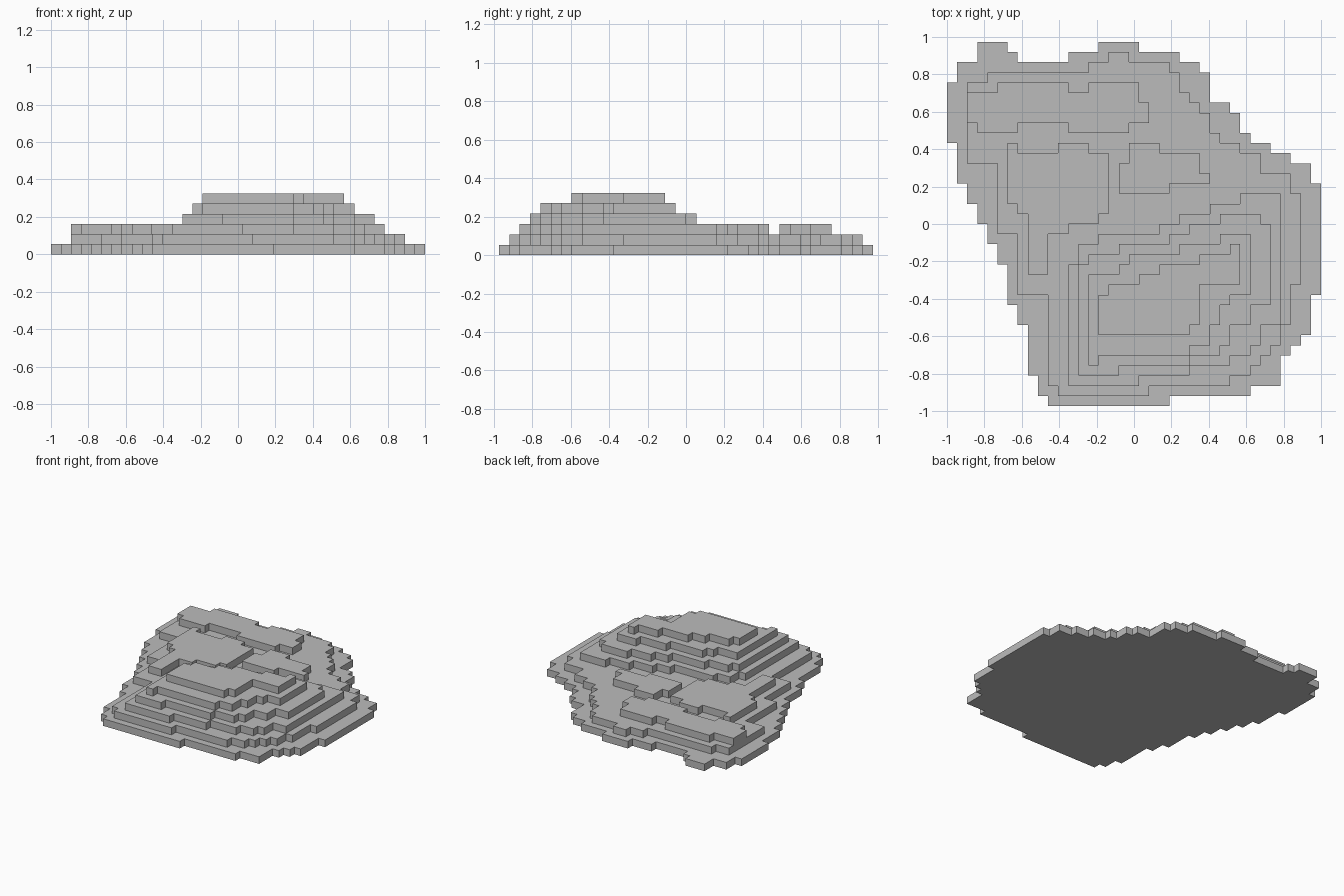
import bpy
import bmesh

cube = bpy.data.objects.get("Cube")
if cube:
    bpy.data.objects.remove(cube, do_unlink=True)

COLUMNS, ROWS = 37, 36
CELL = 2 / COLUMNS

# One plain stone colour
stone = bpy.data.materials.new("stone_grey")
stone.use_nodes = True
grey = (0.5, 0.5, 0.5, 1)
stone.diffuse_color = grey
stone.node_tree.nodes["Principled BSDF"].inputs["Base Color"].default_value = grey


def stepped_outline(steps):
    """Each step walks along x, then along y, in grid cells from the back right corner."""
    corners = []
    previous_row = steps[-1][1]
    for column, row in steps:
        corners += [(column, previous_row), (column, row)]
        previous_row = row
    return [((c - COLUMNS / 2) * CELL, (ROWS / 2 - r) * CELL) for c, r in corners]


def terrace(name, level, *steps):
    """Extrude a stepped outline into a slab one cell thick."""
    bm = bmesh.new()
    base = bm.faces.new([bm.verts.new((x, y, level * CELL))
                         for x, y in stepped_outline(steps)])
    result = bmesh.ops.extrude_face_region(bm, geom=[base], use_keep_orig=True)
    top = [v for v in result["geom"] if isinstance(v, bmesh.types.BMVert)]
    bmesh.ops.translate(bm, verts=top, vec=(0, 0, CELL))
    bmesh.ops.recalc_face_normals(bm, faces=bm.faces)
    mesh = bpy.data.meshes.new(name)
    bm.to_mesh(mesh)
    bm.free()
    mesh.materials.append(stone)
    slab = bpy.data.objects.new(name, mesh)
    bpy.context.collection.objects.link(slab)
    return slab


# Broad lower ground
terrace("ground_terrace", 0,
        (3, 0), (6, 1), (7, 2), (12, 1), (15, 0), (19, 1), (23, 2), (25, 3),
        (26, 6), (28, 7), (29, 9), (30, 10), (32, 11), (34, 12), (36, 14),
        (37, 25), (36, 29), (35, 30), (34, 31), (33, 34), (30, 35), (22, 36),
        (10, 35), (9, 33), (8, 28), (7, 26), (6, 22), (5, 20), (4, 18),
        (3, 16), (2, 14), (1, 10), (0, 4), (1, 2))
terrace("second_terrace", 1,
        (2, 4), (4, 3), (14, 2), (16, 1), (18, 2), (22, 3), (23, 5), (24, 6),
        (25, 7), (26, 9), (27, 10), (29, 11), (31, 13), (34, 15), (35, 24),
        (34, 28), (33, 30), (32, 31), (31, 32), (30, 33), (28, 34), (20, 35),
        (11, 34), (10, 25), (7, 19), (5, 12))

# Low plateaus behind the hill
terrace("back_plateau", 2,
        (2, 5), (5, 4), (12, 5), (14, 4), (19, 6), (20, 8), (18, 9),
        (12, 8), (7, 9), (3, 8))
terrace("right_plateau", 2,
        (6, 10), (7, 11), (11, 10), (14, 11), (16, 17), (15, 18), (12, 19),
        (10, 23), (8, 17), (7, 16))
terrace("middle_plateau", 2,
        (18, 10), (21, 11), (25, 13), (26, 14), (22, 15), (17, 12))

# Front hill, rising in steps
terrace("hill_base", 2,
        (29, 15), (33, 28), (31, 30), (30, 31), (28, 32), (24, 33), (19, 34),
        (12, 22), (13, 20), (15, 19), (21, 18), (23, 17), (26, 16))
terrace("hill_lower_step", 3,
        (27, 17), (31, 18), (32, 26), (30, 28), (28, 30), (27, 31), (24, 32),
        (17, 33), (13, 22), (14, 21), (17, 20), (22, 19), (24, 18))
terrace("hill_upper_step", 4,
        (27, 19), (30, 25), (28, 26), (27, 28), (26, 30), (24, 31), (15, 32),
        (14, 23), (17, 22), (18, 21), (23, 20))
terrace("hill_summit", 5,
        (28, 20), (29, 24), (25, 28), (24, 29), (15, 25), (16, 24), (19, 23),
        (21, 22), (25, 21))
